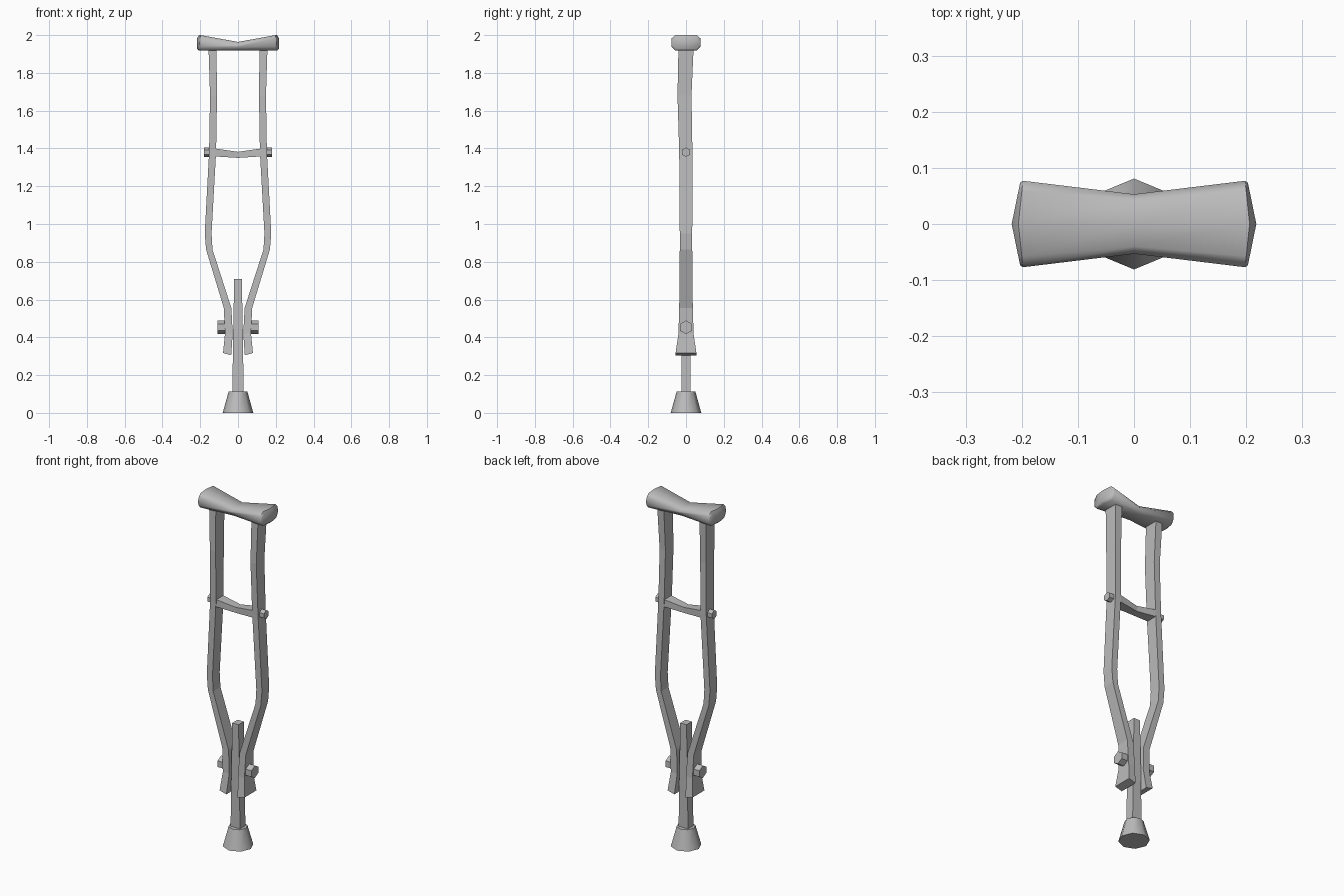
import bpy, bmesh, math

if "Cube" in bpy.data.objects:
    bpy.data.objects.remove(bpy.data.objects["Cube"], do_unlink=True)

grey = bpy.data.materials.new("plain_grey")
grey.use_nodes = True
COLOUR = (0.5, 0.5, 0.5, 1)
grey.diffuse_color = COLOUR
grey.node_tree.nodes["Principled BSDF"].inputs["Base Color"].default_value = COLOUR


def loft(name, rings, smooth=None):
    """Skin a list of equal-length closed rings and cap both ends."""
    bm = bmesh.new()
    rows = [[bm.verts.new(p) for p in ring] for ring in rings]
    n = len(rows[0])
    for a, b in zip(rows, rows[1:]):
        for i in range(n):
            bm.faces.new((a[i], a[(i + 1) % n], b[(i + 1) % n], b[i]))
    # caps with many points are split down the middle to allow a ridge
    for row in (rows[0], rows[-1]):
        if n == 10:
            bm.faces.new(row[:6])
            bm.faces.new(row[5:] + row[:1])
        else:
            bm.faces.new(row)
    bmesh.ops.recalc_face_normals(bm, faces=bm.faces)
    mesh = bpy.data.meshes.new(name)
    bm.to_mesh(mesh)
    bm.free()
    mesh.materials.append(grey)
    obj = bpy.data.objects.new(name, mesh)
    bpy.context.collection.objects.link(obj)
    if smooth:
        bpy.ops.object.select_all(action='DESELECT')
        obj.select_set(True)
        bpy.context.view_layer.objects.active = obj
        bpy.ops.object.shade_smooth_by_angle(angle=math.radians(smooth))
    return obj


def circle(r, n, start=0):
    return [(r * math.cos(start + math.tau * i / n),
             r * math.sin(start + math.tau * i / n)) for i in range(n)]


# Underarm pad: pinched in the middle, with pointed ends
def pad_ring(x, half, top, inset=0.0, point=0.0):
    bottom = 1.918
    side = [(0, top), (0.75 * half, top), (half, top - 0.018),
            (half, bottom + 0.02), (0.75 * half, bottom), (0, bottom)]
    outline = side + [(-y, z) for y, z in side[4:0:-1]]
    mid = (top + bottom) / 2
    ring = []
    for y, z in outline:
        push = point * (1 - abs(y) / half)
        z += inset if z < mid else -inset
        ring.append((x + math.copysign(push, x), y * (1 - inset * 2), z))
    return ring


loft("underarm_pad", [
    pad_ring(-0.203, 0.075, 1.992, 0.01, 0.015),
    pad_ring(-0.198, 0.077, 2.0, 0, 0.008),
    pad_ring(0, 0.053, 1.964),
    pad_ring(0.198, 0.077, 2.0, 0, 0.008),
    pad_ring(0.203, 0.075, 1.992, 0.01, 0.015)], smooth=52)

# Side rails: height, inner x, outer x, back and front depth
RAIL = [(0.311, 0.036, 0.079, 0.055, 0.055),
        (0.42, 0.028, 0.069, 0.04, 0.04),
        (0.555, 0.035, 0.075, 0.036, 0.036),
        (0.865, 0.135, 0.169, 0.033, 0.033),
        (0.95, 0.140, 0.176, 0.033, 0.033),
        (1.38, 0.116, 0.153, 0.036, 0.034),
        (1.68, 0.111, 0.148, 0.045, 0.029),
        (1.93, 0.114, 0.156, 0.04, 0.04)]

for side, word in ((1, "left"), (-1, "right")):
    rings = []
    for k, (z, a, b, front, back) in enumerate(RAIL):
        slant = 0.006 if k == 0 else 0
        rings.append([(side * a, -front, z - slant), (side * b, -front, z + slant),
                      (side * b, back, z + slant), (side * a, back, z - slant)])
    loft(word + "_rail", rings)
    # Hexagonal bolt heads
    for part, z, r, x0, x1 in (("grip_bolt", 1.38, 0.025, 0.13, 0.181),
                               ("lower_bolt", 0.453, 0.036, 0.05, 0.108)):
        loft(word + "_" + part, [[(side * x, y, z + h) for y, h in circle(r, 6, math.pi / 2)]
                                 for x in (x0, x1)])


# Hand grip dips and narrows at the middle
def grip_ring(x, half, low, high):
    return [(x, -half, low), (x, half, low), (x, half, high), (x, -half, high)]


loft("hand_grip", [grip_ring(-0.125, 0.033, 1.358, 1.4),
                   grip_ring(0, 0.022, 1.35, 1.382),
                   grip_ring(0.125, 0.033, 1.358, 1.4)])

# Centre post
loft("centre_post", [[(-w, -d, z), (w, -d, z), (w, d, z), (-w, d, z)]
                     for z, w, d in ((0.09, 0.03, 0.025), (0.4, 0.026, 0.024),
                                     (0.71, 0.02, 0.024))])

# Flared foot
loft("foot", [[(x, y, z) for x, y in circle(r, 8)]
              for z, r in ((0, 0.081), (0.112, 0.05))], smooth=50)
